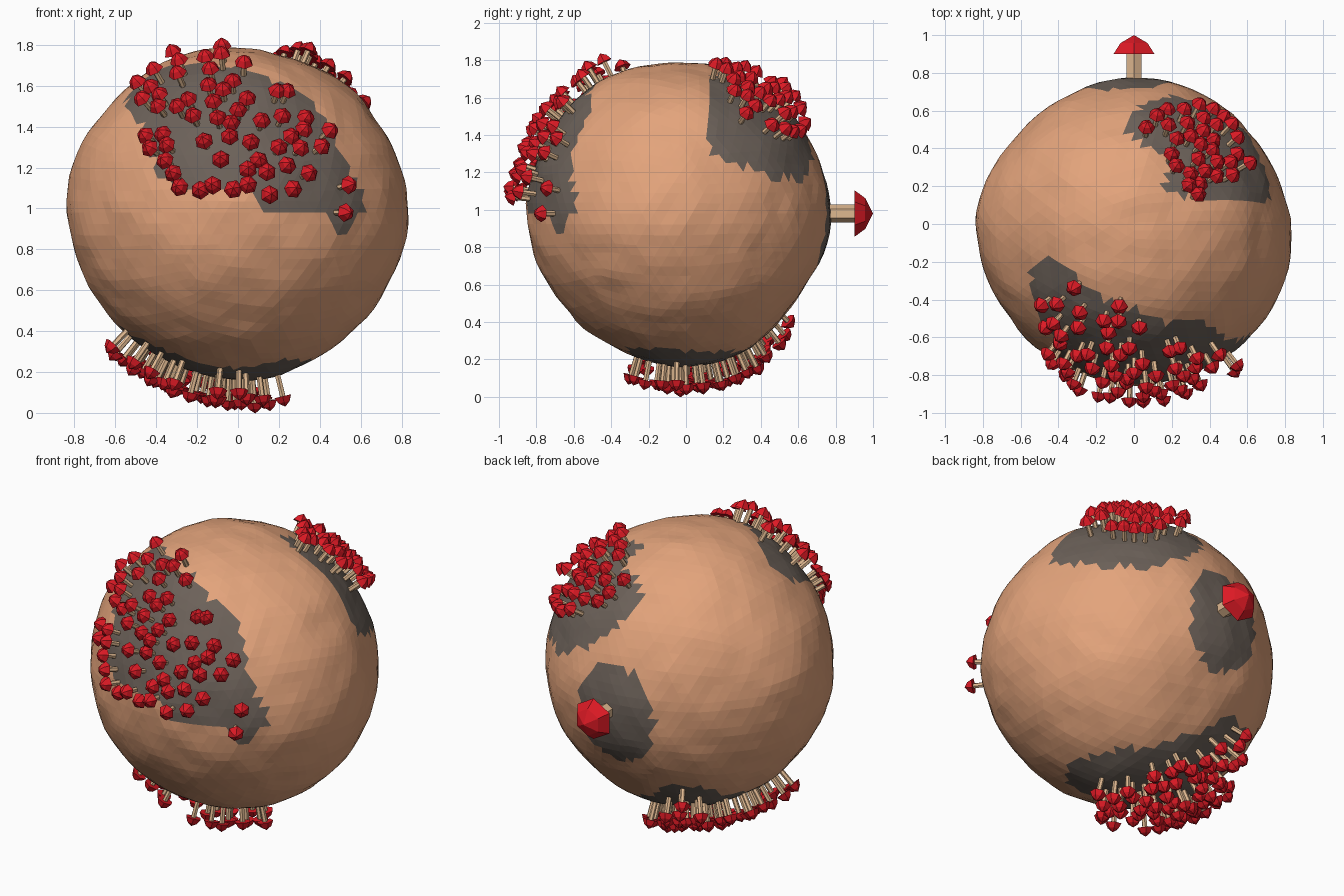
import bpy, bmesh, math, random
from mathutils import Vector, noise

if "Cube" in bpy.data.objects:
    bpy.data.objects.remove(bpy.data.objects["Cube"])

random.seed(7)
C = Vector((0, -0.035, 0.98))          # planet centre


def material(name, rgb):
    m = bpy.data.materials.new(name)
    m.diffuse_color = (*rgb, 1)
    m.use_nodes = True
    m.node_tree.nodes["Principled BSDF"].inputs["Base Color"].default_value = m.diffuse_color
    return m


SOIL = material("soil", (0.77, 0.37, 0.20))
PATCH = material("dark_ground", (0.15, 0.12, 0.10))
RED = material("cap_red", (0.72, 0.01, 0.018))
STEM = material("stem_tan", (0.74, 0.48, 0.28))

# Gentle hills and hollows: direction, height
BUMPS = [((-1, .1, .1), .03), ((-.9, 0, .45), .015), ((1, -.1, 0), .027),
         ((.8, -.6, 0), .025), ((-.7, .75, 0), -.012), ((0, 1, 0), .018),
         ((0, .95, .3), -.015), ((0, .83, -.55), -.03), ((0, -1, 0), .012),
         ((0, -.53, .85), .022), ((-.1, .15, .97), .004), ((0, -.28, -.96), -.012),
         ((0, -.7, -.7), -.01), ((.32, 0, .95), -.02), ((.63, 0, .78), .02),
         ((-.35, .4, .85), .02), ((.1, .1, -1), .024)]
BUMPS = [(Vector(b).normalized(), h) for b, h in BUMPS]


def radius(d):
    r = 0.805 + 0.008 * noise.noise(d * 3) + 0.009 * noise.noise(d * 6)
    return r + sum(h * math.exp(-(d - b).length_squared / 0.16) for b, h in BUMPS)


def inside(u, v, poly):
    hit = False
    for (x1, y1), (x2, y2) in zip(poly, poly[1:] + poly[:1]):
        if (y1 > v) != (y2 > v) and u < (x2 - x1) * (v - y1) / (y2 - y1) + x1:
            hit = not hit
    return hit


# Outlines as seen along an axis: facing direction, the two view axes
VIEWS = {"front": ((0, -1, 0), 0, 2), "back": ((0, 1, 0), 0, 2),
         "top": ((0, 0, 1), 0, 1), "bottom": ((0, 0, -1), 0, 1)}


def in_outline(p, view, poly):
    facing, i, j = VIEWS[view]
    return (p - C).dot(Vector(facing)) > 0 and inside(p[i], p[j], poly)


GROUND = [
    ("front", [(-.55, 1.53), (-.47, 1.63), (-.36, 1.69), (-.2, 1.71), (.03, 1.69),
               (.14, 1.64), (.36, 1.54), (.45, 1.38), (.54, 1.19), (.63, 1.04),
               (.54, .86), (.4, .98), (.12, .99), (.06, 1.09), (-.28, 1.08),
               (-.38, 1.14), (-.43, 1.38), (-.5, 1.42)]),
    ("top", [(-.06, .49), (.03, .63), (.2, .68), (.42, .63), (.6, .48), (.7, .28),
             (.73, .12), (.35, .12), (.16, .19), (.19, .34)]),
    ("back", [(-.03 + .25 * math.cos(a * math.pi / 6), .95 + .31 * math.sin(a * math.pi / 6))
              for a in range(12)]),
    ("bottom", [(.22, -.32), (.38, -.12), (.27, .2), (.04, .4), (-.24, .55),
                (-.42, .46), (-.58, -.12), (-.38, -.28), (0, -.29)]),
]

# Planet: displaced icosphere with dark ground painted per face
bm = bmesh.new()
bmesh.ops.create_icosphere(bm, subdivisions=5, radius=1)
for v in bm.verts:
    d = v.co.normalized()
    v.co = C + d * radius(d)
for f in bm.faces:
    p = f.calc_center_median()
    f.material_index = int(any(in_outline(p, *g) for g in GROUND))
me = bpy.data.meshes.new("planet")
bm.to_mesh(me)
bm.free()
me.materials.append(SOIL)
me.materials.append(PATCH)
bpy.context.collection.objects.link(bpy.data.objects.new("planet", me))


def lathe(bm, base, axis, profile, turn, mat):
    """Six-sided turned shape: profile of (radius, height) along axis."""
    q = axis.to_track_quat('Z', 'Y')
    rings = []
    for r, h in profile:
        n = 6 if r else 1
        rings.append([bm.verts.new(base + q @ Vector((
            r * math.cos(turn + k * math.pi / 3), r * math.sin(turn + k * math.pi / 3), h)))
            for k in range(n)])
    for a, b in zip(rings, rings[1:]):
        for k in range(6):
            m = (k + 1) % 6
            vs = [a[k], a[m], b[m], b[k]] if len(b) > 1 else [a[k], a[m], b[0]]
            bm.faces.new(vs).material_index = mat
    bm.faces.new(rings[0][::-1]).material_index = mat


def mushrooms(name, items):
    """items: (direction, stem length, stem radius, cap radius, cap height, turn)"""
    bm = bmesh.new()
    for d, sl, sr, cr, ch, turn in items:
        base = C + d * radius(d)
        lathe(bm, base, d, [(sr, -.02), (sr, sl + ch * .2)], turn, 0)
        lathe(bm, base + d * sl, d, [(cr, 0), (cr * .66, ch * .58), (0, ch)], turn, 1)
    me = bpy.data.meshes.new(name)
    bm.to_mesh(me)
    bm.free()
    me.materials.append(STEM)
    me.materials.append(RED)
    bpy.context.collection.objects.link(bpy.data.objects.new(name, me))


def scatter(name, view, poly, count, fixed, stem, gap):
    """Mushrooms at a few fixed edge points, then random ones inside an outline."""
    facing, i, j = VIEWS[view]
    R, dirs = .93, []
    for u, v in fixed:
        d = Vector((0, 0, 0))
        d[i], d[j] = u - C[i], v - C[j]
        d += Vector(facing) * math.sqrt(R * R - d.length_squared)
        dirs.append(d.normalized())
    for _ in range(40000):
        d = Vector([random.gauss(0, 1) for _ in range(3)]).normalized()
        if len(dirs) < count and in_outline(C + d * R, view, poly) and \
                all((d - e).length * R > gap for e in dirs):
            dirs.append(d)
    mushrooms(name, [(d, stem * random.uniform(.9, 1.1), .015, .047, .052,
                      random.uniform(0, 1)) for d in dirs])


# Small mushroom colonies
scatter("front_mushrooms", "front",
        [(-.53, 1.64), (-.36, 1.77), (-.06, 1.8), (.04, 1.74), (.28, 1.61),
         (.38, 1.48), (.49, 1.41), (.45, 1.2), (.35, 1.12), (.15, 1.06),
         (-.3, 1.09), (-.4, 1.22), (-.5, 1.37), (-.3, 1.4), (-.48, 1.5)],
        60, [(.54, .98), (.56, 1.12), (.28, 1.1), (.16, 1.07), (.05, 1.12), (-.13, 1.12),
             (-.3, 1.11), (-.38, 1.25), (-.48, 1.38), (-.51, 1.64), (.47, 1.4),
             (.43, 1.32), (.25, 1.6), (-.33, 1.79), (-.08, 1.81), (.03, 1.74), (.05, 1.2),
             (.36, 1.18), (.32, 1.31), (.35, 1.47), (.25, 1.22), (.2, 1.6)],
        .075, .066)
scatter("top_mushrooms", "top",
        [(.05, .54), (.12, .64), (.36, .69), (.47, .65), (.6, .5), (.66, .33),
         (.5, .25), (.37, .13), (.26, .3), (.18, .38), (.21, .5)],
        33, [(.36, .17), (.31, .22), (.07, .54), (.13, .61), (.36, .66), (.44, .64),
             (.58, .49), (.64, .34), (.46, .27), (.24, .33)],
        .075, .06)
scatter("bottom_mushrooms", "bottom",
        [(-.64, -.18), (-.56, .15), (-.38, .57), (-.2, .53), (0, .38), (.18, .16),
         (.23, -.05), (.15, -.2), (0, -.31), (-.3, -.31), (-.5, -.27)],
        64, [(.08, -.03), (.22, -.05), (-.63, -.17), (-.37, .57), (-.1, -.3)], .1, .06)

# Giant mushroom at the back
back = Vector((0, 1, 0))
mushrooms("giant_mushroom", [(back, .935 - radius(back), .047, .125, .1, math.pi / 2)])
